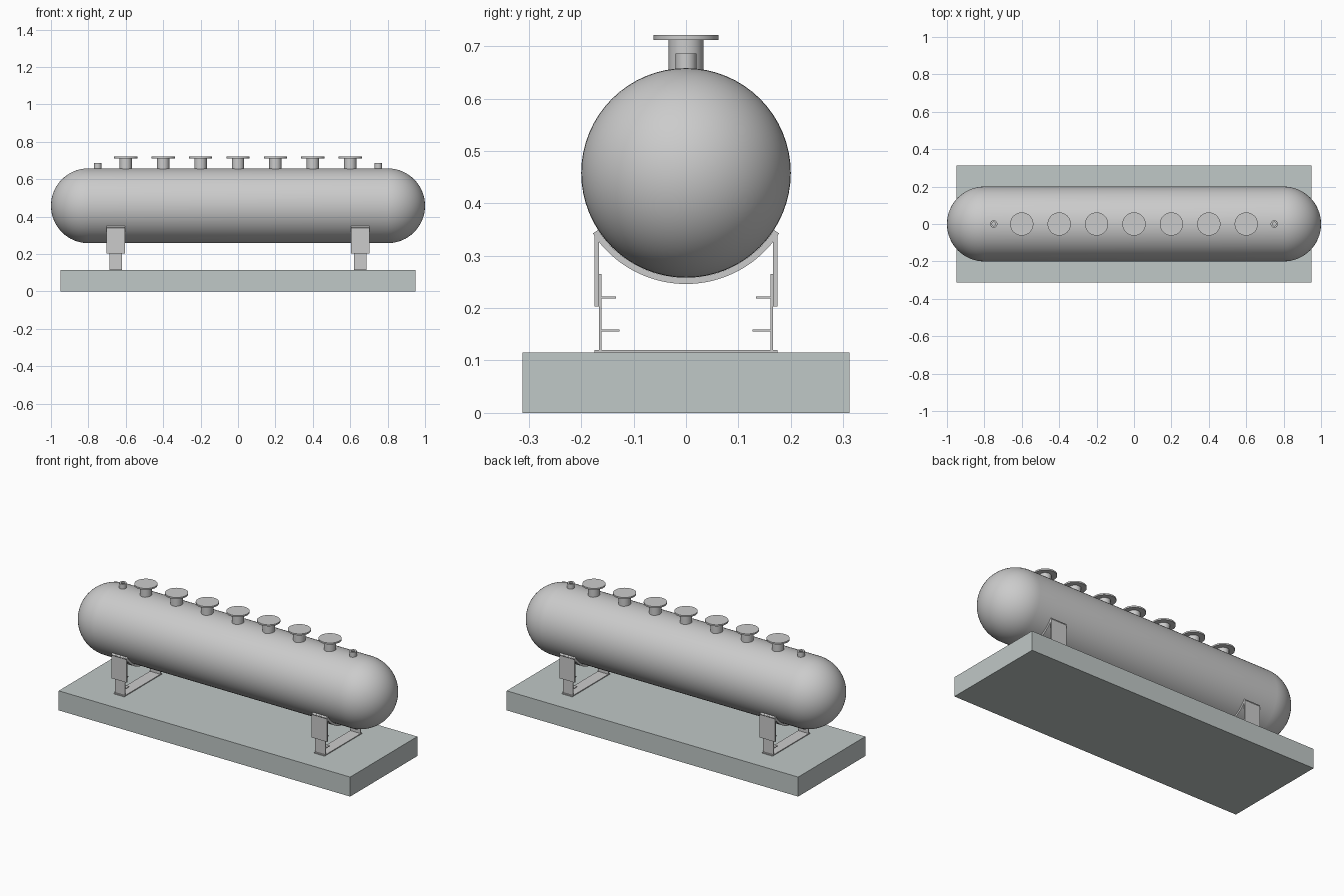
import bpy, bmesh
from math import pi, sin, cos, radians
from mathutils import Matrix

if "Cube" in bpy.data.objects:
    bpy.data.objects.remove(bpy.data.objects["Cube"])

TANK_Z, R = 0.458, 0.2


def make_object(name, bm, smooth=False):
    bmesh.ops.remove_doubles(bm, verts=bm.verts, dist=1e-5)
    bmesh.ops.recalc_face_normals(bm, faces=bm.faces)
    mesh = bpy.data.meshes.new(name)
    bm.to_mesh(mesh)
    bm.free()
    obj = bpy.data.objects.new(name, mesh)
    bpy.context.collection.objects.link(obj)
    if smooth:
        bpy.ops.object.select_all(action='DESELECT')
        obj.select_set(True)
        bpy.context.view_layer.objects.active = obj
        bpy.ops.object.shade_smooth_by_angle(angle=radians(35))
    return obj


def box(name, x, y, z):
    """Box from (min, max) pairs."""
    bm = bmesh.new()
    size = [b - a for a, b in (x, y, z)]
    mid = [(a + b) / 2 for a, b in (x, y, z)]
    bmesh.ops.create_cube(bm, size=1, matrix=Matrix.Translation(mid) @ Matrix.Diagonal((*size, 1)))
    return make_object(name, bm)


def lathe(name, profile, matrix, steps=48, closed=False):
    """Revolve (radius, height) points about z, then place with a matrix."""
    bm = bmesh.new()
    verts = [bm.verts.new((r, 0, h)) for r, h in profile]
    edges = [bm.edges.new(p) for p in zip(verts, verts[1:])]
    if closed:
        edges.append(bm.edges.new((verts[-1], verts[0])))
    bmesh.ops.spin(bm, geom=verts + edges, cent=(0, 0, 0), axis=(0, 0, 1),
                   angle=2 * pi, steps=steps)
    bmesh.ops.transform(bm, matrix=matrix, verts=bm.verts)
    return make_object(name, bm, True)


# Concrete plinth
plinth = box("plinth", (-0.95, 0.95), (-0.3125, 0.3125), (0, 0.115))
concrete = bpy.data.materials.new("concrete")
concrete.diffuse_color = (0.53, 0.58, 0.57, 1)
concrete.use_nodes = True
concrete.node_tree.nodes["Principled BSDF"].inputs["Base Color"].default_value = concrete.diffuse_color
plinth.data.materials.append(concrete)

# Horizontal tank with hemispherical ends
N = 16
cap = [(R * sin(pi / 2 * i / N), 0.8 + R * cos(pi / 2 * i / N)) for i in range(N + 1)]
profile = cap + [(r, -h) for r, h in reversed(cap)]
lathe("tank_shell", profile,
      Matrix.Translation((0, 0, TANK_Z)) @ Matrix.Rotation(pi / 2, 4, 'Y'), 64)

# Row of flanged nozzles along the top
for i in range(7):
    lathe(f"flanged_nozzle_{i + 1}",
          [(0, 0.64), (0.033, 0.64), (0.033, 0.712), (0.062, 0.712), (0.062, 0.721), (0, 0.721)],
          Matrix.Translation(((i - 3) * 0.2, 0, 0)))

# Small open couplings near the ends
for side in (-1, 1):
    lathe("end_coupling", [(0.01, 0.65), (0.02, 0.65), (0.02, 0.686), (0.01, 0.686)],
          Matrix.Translation((side * 0.75, 0, 0)), 32, True)


def cradle(name, x0, x1):
    """Curved band that hugs the underside of the tank."""
    bm = bmesh.new()
    half, steps = radians(57), 32
    angles = [-half + 2 * half * i / steps for i in range(steps + 1)]
    outline = [(0.2 * sin(a), TANK_Z - 0.2 * cos(a)) for a in angles]
    outline += [(0.212 * sin(a), TANK_Z - 0.212 * cos(a)) for a in reversed(angles)]
    face = bm.faces.new([bm.verts.new((x0, y, z)) for y, z in outline])
    out = bmesh.ops.extrude_face_region(bm, geom=[face])
    moved = [g for g in out["geom"] if isinstance(g, bmesh.types.BMVert)]
    bmesh.ops.translate(bm, vec=(x1 - x0, 0, 0), verts=moved)
    return make_object(name, bm, True)


# Two saddle supports
for x, end in ((-0.653, "left"), (0.653, "right")):
    wide, narrow = (x - 0.05, x + 0.05), (x - 0.034, x + 0.034)
    cradle(f"{end}_cradle", *wide)
    box(f"{end}_base_strip", narrow, (-0.175, 0.175), (0.115, 0.12))
    for s, side in ((-1, "front"), (1, "back")):
        def span(a, b):
            return tuple(sorted((s * a, s * b)))
        box(f"{end}_{side}_side_plate", wide, span(0.166, 0.175), (0.203, 0.345))
        box(f"{end}_{side}_leg", narrow, span(0.161, 0.166), (0.12, 0.265))
        box(f"{end}_{side}_lower_rib", narrow, span(0.127, 0.161), (0.155, 0.159))
        box(f"{end}_{side}_upper_rib", narrow, span(0.134, 0.161), (0.218, 0.222))
